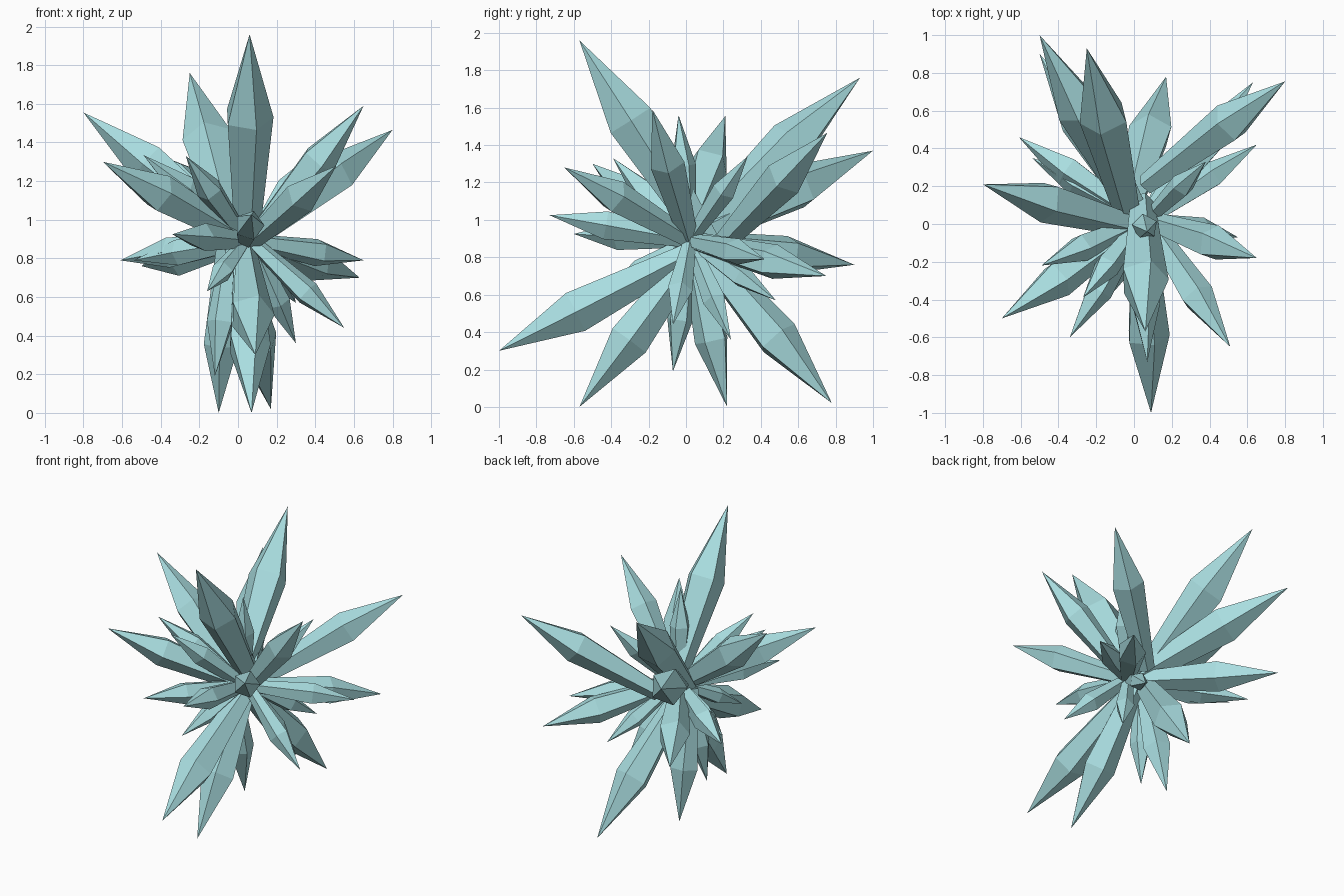
import bpy, bmesh, math
from mathutils import Vector

if "Cube" in bpy.data.objects:
    bpy.data.objects.remove(bpy.data.objects["Cube"])

CORE = Vector((0.05, 0.02, 0.89))
SIDES = 5

mat = bpy.data.materials.new("pale_teal_crystal")
mat.diffuse_color = (0.4, 0.73, 0.75, 1)
mat.use_nodes = True
mat.node_tree.nodes["Principled BSDF"].inputs["Base Color"].default_value = mat.diffuse_color

# Tip of every crystal, all growing from the shared core
TIPS = [
    # upper crystals
    (0.06, -0.57, 1.96), (-0.25, 0.93, 1.76), (-0.80, 0.21, 1.555), (0.65, -0.18, 1.59),
    (0.80, 0.755, 1.465), (-0.70, -0.50, 1.30), (-0.49, -0.22, 1.335), (-0.27, -0.39, 1.33),
    (-0.50, 1.00, 1.37), (0.07, -0.04, 1.56), (0.38, 0.33, 1.34), (0.51, -0.65, 1.28),
    # middle crystals
    (0.07, -0.73, 1.025), (-0.34, -0.60, 0.925), (0.65, 0.42, 0.79), (-0.50, 0.90, 0.76),
    (0.63, 0.75, 0.70), (-0.61, 0.46, 0.79), (-0.54, 0.35, 0.79), (-0.16, -0.42, 0.63),
    (0.30, 0.48, 0.57),
    # lower crystals
    (0.09, -1.00, 0.30), (0.55, -0.07, 0.44), (0.30, 0.24, 0.36), (0.17, 0.78, 0.02),
    (0.07, -0.57, 0.0), (-0.10, 0.22, 0.0), (-0.12, -0.07, 0.19),
]

# Crystals whose root sits off the core (index: offset)
ROOT_SHIFT = {0: (0, 0.09, 0), 1: (-0.06, 0, 0), 2: (0, -0.04, 0), 4: (0, 0.19, 0),
              21: (0, 0, -0.07), 24: (-0.07, 0.03, 0), 25: (-0.01, 0.07, 0),
              26: (-0.10, 0, 0), 27: (-0.08, 0, 0)}


def crystal(name, tip, root_pos):
    """Five-sided shard: narrow root, wide shoulder, sharp tip."""
    axis = Vector(tip) - root_pos
    length = axis.length
    rot = axis.to_track_quat('Z', 'Y')
    bm = bmesh.new()

    def ring(frac, radius):
        pts = []
        for i in range(SIDES):
            a = math.tau * i / SIDES
            p = Vector((radius * math.cos(a), radius * math.sin(a), frac)) * length
            pts.append(bm.verts.new(root_pos + rot @ p))
        return pts

    root, shoulder = ring(0.0, 0.054), ring(0.6, 0.104)
    point = bm.verts.new(Vector(tip))
    bm.faces.new(root[::-1])
    for i in range(SIDES):
        j = (i + 1) % SIDES
        bm.faces.new((root[i], root[j], shoulder[j], shoulder[i]))
        bm.faces.new((shoulder[i], shoulder[j], point))
    me = bpy.data.meshes.new(name)
    bm.to_mesh(me)
    bm.free()
    me.materials.append(mat)
    bpy.context.collection.objects.link(bpy.data.objects.new(name, me))


for n, t in enumerate(TIPS):
    side = Vector((0.02 if t[0] > 0.2 else -0.01, 0, 0))
    crystal(f"crystal_{n + 1:02d}", t, CORE + side + Vector(ROOT_SHIFT.get(n, (0, 0, 0))))
